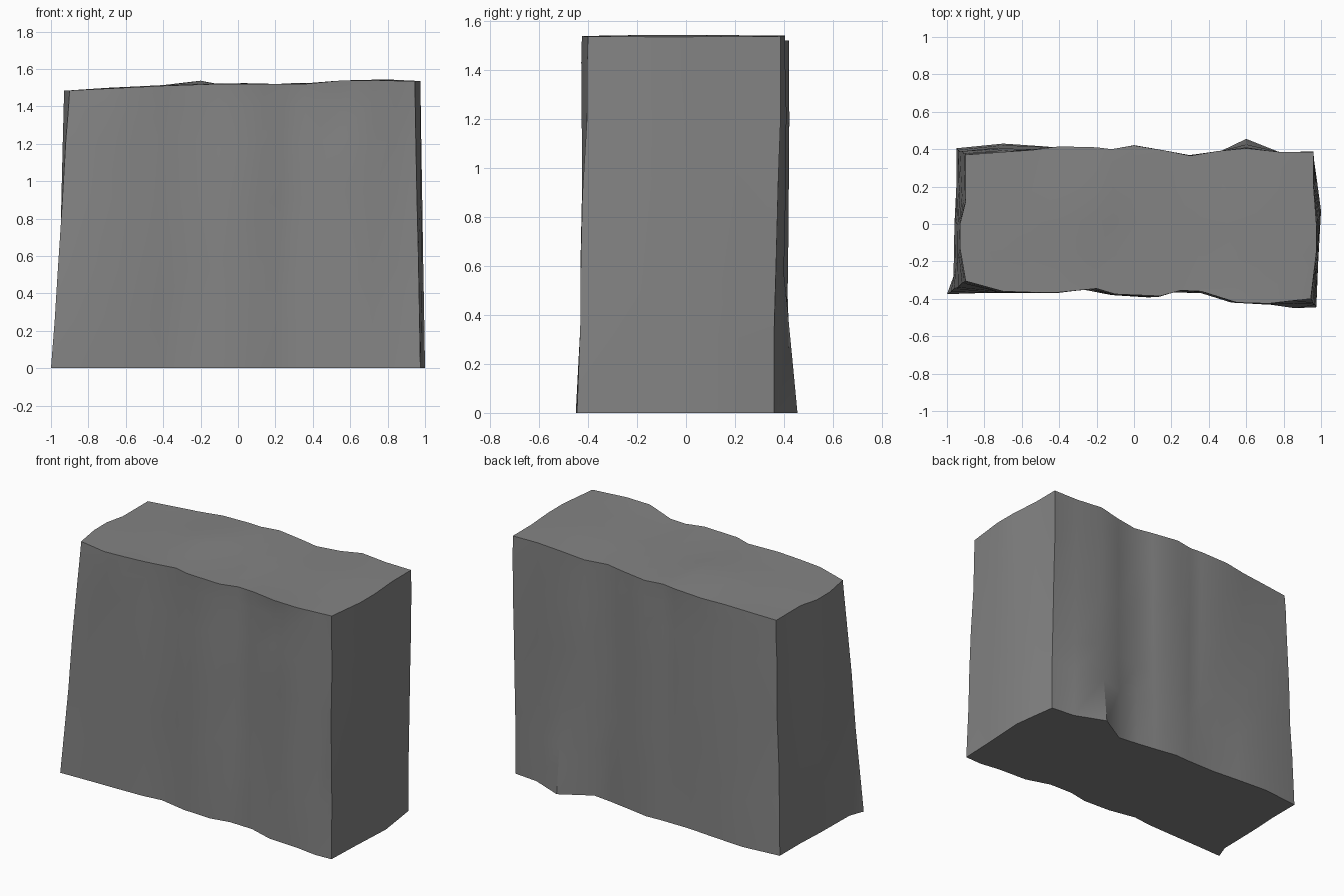
import bpy
import bmesh
import math
import random
from mathutils import Vector

random.seed(4)

default_cube = bpy.data.objects.get("Cube")
if default_cube:
    bpy.data.objects.remove(default_cube, do_unlink=True)

# Each station on the outline: (foot x, foot y, rim x, rim y)
front_stations = [
    (-1, -.375, -.9, -.305), (-.85, -.37, -.7, -.36), (-.6, -.365, -.55, -.365),
    (-.42, -.36, -.4, -.365), (-.3, -.345, -.2, -.345), (-.12, -.38, -.1, -.375),
    (.07, -.39, .14, -.385), (.2, -.365, .25, -.355), (.36, -.37, .36, -.36),
    (.52, -.42, .55, -.42), (.72, -.43, .72, -.425), (.86, -.45, .85, -.41),
    (.975, -.445, .945, -.4),
]
back_stations = [
    (-.95, .405, -.9, .37), (-.7, .43, -.7, .385), (-.48, .415, -.55, .395),
    (-.3, .4, -.4, .415), (-.2, .4, -.2, .41), (-.1, .4, -.12, .4),
    (0, .405, 0, .42), (.15, .38, .18, .39), (.28, .36, .3, .365),
    (.41, .345, .45, .39), (.6, .455, .6, .405), (.8, .375, .78, .385),
    (.96, .36, .96, .385),
]
left_end = [(-.965, -.28, -.93, -.13), (-.96, 0, -.93, 0), (-.95, .2, -.9, .12)]
right_end = [(.985, -.2, .975, -.15), (1, .07, .975, 0), (.98, .22, .96, .2)]

# Height of the top along its length, as (x, z)
top_profile = [(-1, 1.48), (-.4, 1.51), (-.1, 1.52), (.45, 1.52), (.56, 1.54), (1, 1.535)]
levels = [0, .2, .37, .6, .8, .93, 1]


def top_height(x):
    for (xa, za), (xb, zb) in zip(top_profile, top_profile[1:]):
        if x <= xb:
            return za + (zb - za) * (x - xa) / (xb - xa)
    return top_profile[-1][1]


def wall_point(station, level, foot_bump, chipped):
    """Point on the wall, at a fraction of the height."""
    foot = Vector((station[0], station[1], 0))
    rim = Vector((station[2], station[3], top_height(station[2])))
    blend = min(1, level / levels[2]) if foot_bump else level
    point = foot.lerp(rim, blend)
    point.z = rim.z * level
    if 0 < level < 1:
        # Slight unevenness of the cleaved rock
        point.y += random.uniform(-.006, .006)
        point.z += random.uniform(-.05, .05) if level < .9 and not foot_bump else 0
    if chipped and level == levels[-2]:
        point.y += .02
    return point


def build_rock():
    bm = bmesh.new()
    outline = front_stations + right_end + back_stations[::-1] + left_end[::-1]
    bumps = {front_stations[-2], back_stations[-3], back_stations[-4]}
    chip = front_stations[-4]

    # Walls, as stacked rings
    rings = [[bm.verts.new(wall_point(s, level, s in bumps, s == chip)) for s in outline]
             for level in levels]
    count = len(outline)
    for lower, upper in zip(rings, rings[1:]):
        for i in range(count):
            j = (i + 1) % count
            bm.faces.new((lower[i], lower[j], upper[j], upper[i]))

    # Flat underside
    bm.faces.new(rings[0][::-1])

    # Uneven top, as a grid between the rim edges
    rim = rings[-1]
    columns, inner_rows = len(front_stations), len(left_end)
    front = rim[:columns]
    right = rim[columns:columns + inner_rows]
    back = rim[columns + inner_rows:2 * columns + inner_rows][::-1]
    left = rim[2 * columns + inner_rows:][::-1]
    rows = [front]
    for r in range(inner_rows):
        v = (r + 1) / (inner_rows + 1)
        row = [left[r]]
        for c in range(1, columns - 1):
            u = c / (columns - 1)
            point = front[c].co.lerp(back[c].co, v)
            ends = left[r].co.lerp(right[r].co, u)
            point.y = .6 * point.y + .4 * ends.y
            point.z = top_height(point.x) + random.uniform(-.006, .006)
            if c == 4 and r > 0:
                point.z += .015
            row.append(bm.verts.new(point))
        rows.append(row + [right[r]])
    rows.append(back)
    for near, far in zip(rows, rows[1:]):
        for c in range(columns - 1):
            bm.faces.new((near[c], near[c + 1], far[c + 1], far[c]))

    bmesh.ops.recalc_face_normals(bm, faces=bm.faces)
    mesh = bpy.data.meshes.new("rock_block")
    bm.to_mesh(mesh)
    bm.free()
    rock = bpy.data.objects.new("rock_block", mesh)
    bpy.context.collection.objects.link(rock)
    return rock


# Stone colour
stone = bpy.data.materials.new("grey stone")
stone.use_nodes = True
colour = (.23, .23, .23, 1)
stone.diffuse_color = colour
shader = next(n for n in stone.node_tree.nodes if n.type == "BSDF_PRINCIPLED")
shader.inputs["Base Color"].default_value = colour
shader.inputs["Roughness"].default_value = .9

rock_block = build_rock()
rock_block.data.materials.append(stone)
bpy.ops.object.select_all(action="DESELECT")
rock_block.select_set(True)
bpy.context.view_layer.objects.active = rock_block
bpy.ops.object.shade_smooth_by_angle(angle=math.radians(30))
